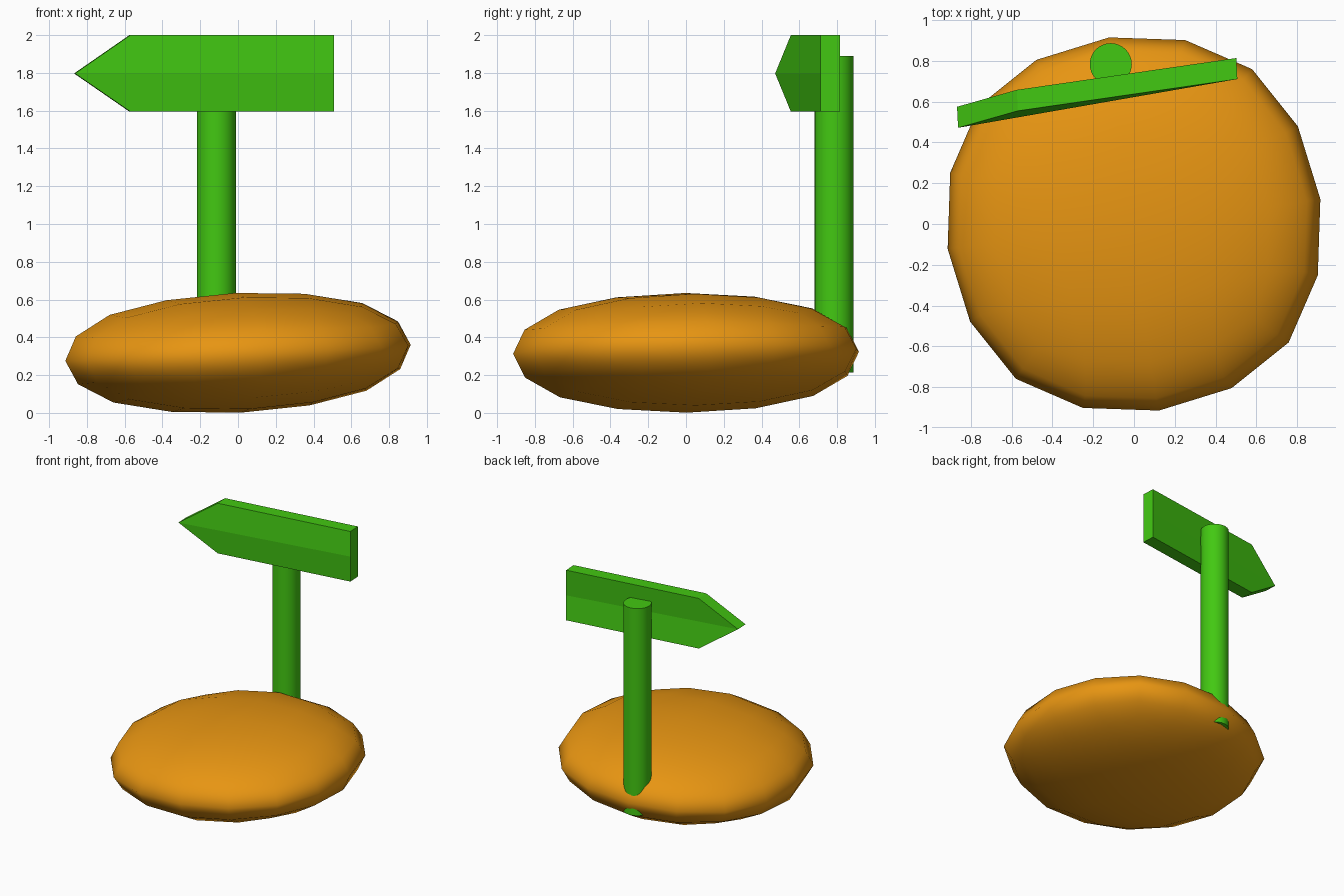
import bpy
from math import radians

if "Cube" in bpy.data.objects:
    bpy.data.objects.remove(bpy.data.objects["Cube"])


def material(name, color):
    m = bpy.data.materials.new(name)
    m.diffuse_color = (*color, 1)
    m.use_nodes = True
    m.node_tree.nodes["Principled BSDF"].inputs["Base Color"].default_value = m.diffuse_color
    return m


green = material("green_paint", (0.055, 0.58, 0.006))
orange = material("orange_earth", (0.80, 0.30, 0.006))

# Mound: a subdivided cube, flattened and slightly tilted
bpy.ops.mesh.primitive_cube_add(size=2, location=(0, 0, 0.318))
mound = bpy.context.object
mound.name = "mound"
mound.scale = (1.051, 1.051, 0.361)
mound.rotation_euler = (radians(0.3), radians(-2.65), radians(7.6))
sub = mound.modifiers.new("round", 'SUBSURF')
sub.levels = sub.render_levels = 2
sub.use_limit_surface = False
bpy.ops.object.shade_smooth()
mound.data.materials.append(orange)

# Post: plain cylinder sunk into the mound
bottom, top = 0.215, 1.89
bpy.ops.mesh.primitive_cylinder_add(vertices=32, radius=0.103, depth=top - bottom,
                                    location=(-0.114, 0.784, (top + bottom) / 2))
post = bpy.context.object
post.name = "post"
bpy.ops.object.shade_smooth_by_angle(angle=radians(30))
post.data.materials.append(green)

# Arrow board: front outline (tip bent forward), copied back for thickness
low, mid, high = 1.595, 1.797, 2.0
front = [(-0.863, 0.472, mid), (-0.57, 0.555, low), (0.507, 0.711, low),
         (0.507, 0.711, mid), (0.507, 0.711, high), (-0.57, 0.555, high)]
back = [(x - 0.005, y + 0.103, z) for x, y, z in front]
n = len(front)
faces = [(0, 1, 2, 3), (0, 3, 4, 5)]                        # lower and upper front
faces += [tuple(i + n for i in reversed(f)) for f in faces]  # matching back
faces += [((i + 1) % n, i, i + n, (i + 1) % n + n) for i in range(n)]  # rim
mesh = bpy.data.meshes.new("arrow_board")
mesh.from_pydata(front + back, [], faces)
mesh.materials.append(green)
board = bpy.data.objects.new("arrow_board", mesh)
bpy.context.collection.objects.link(board)
